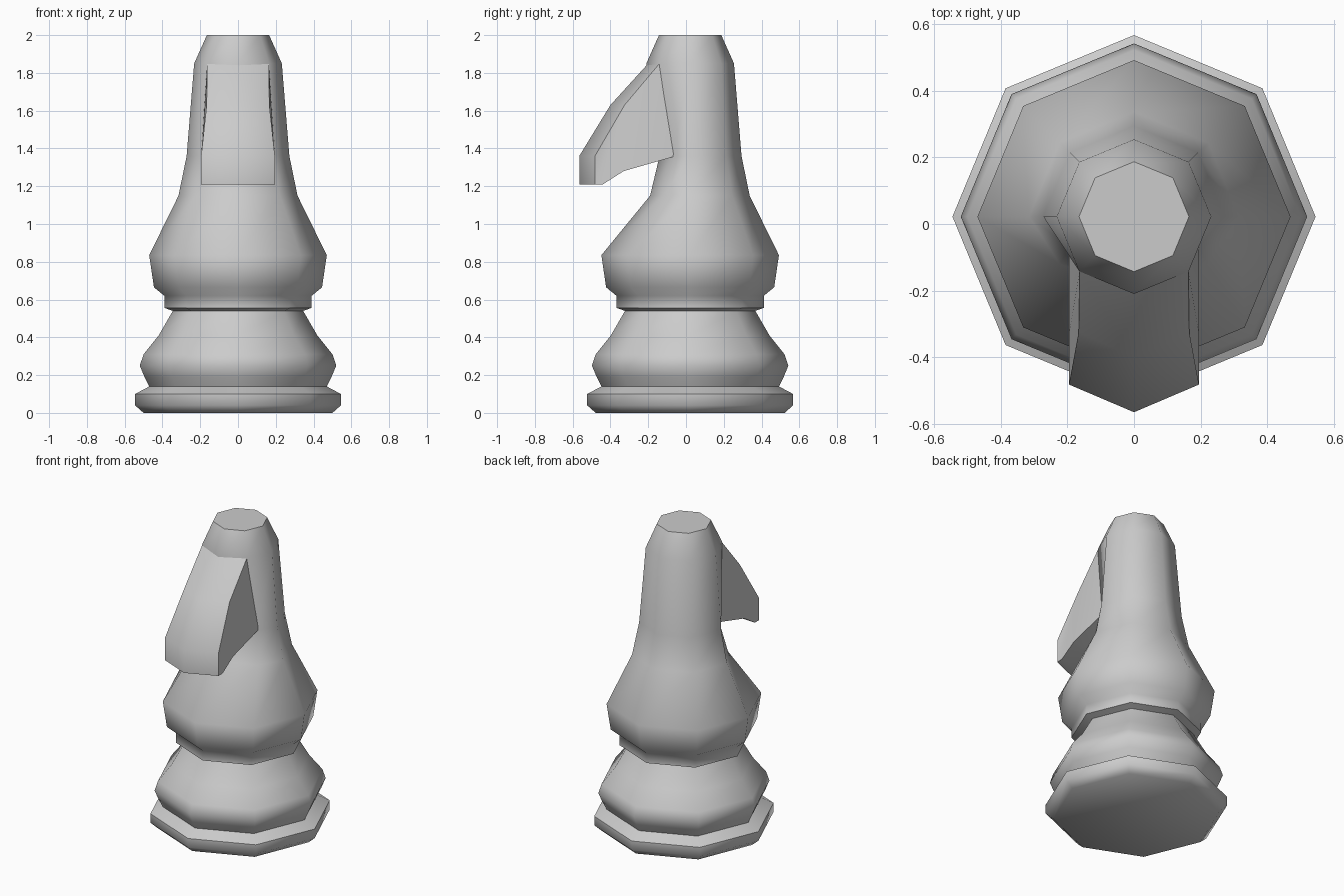
import bpy, bmesh, math

if "Cube" in bpy.data.objects:
    bpy.data.objects.remove(bpy.data.objects["Cube"])

CY = 0.022      # body axis sits slightly behind centre
SIDES = 8


def finish(name, bm):
    bmesh.ops.recalc_face_normals(bm, faces=bm.faces)
    me = bpy.data.meshes.new(name)
    bm.to_mesh(me)
    bm.free()
    ob = bpy.data.objects.new(name, me)
    bpy.context.collection.objects.link(ob)
    bpy.ops.object.select_all(action='DESELECT')
    ob.select_set(True)
    bpy.context.view_layer.objects.active = ob
    bpy.ops.object.shade_smooth_by_angle(angle=math.radians(55))
    return ob


# Turned octagonal body: (radius, height)
profile = [(0.50, 0), (0.545, 0.04), (0.545, 0.10), (0.47, 0.14), (0.495, 0.19),
           (0.52, 0.25), (0.50, 0.31), (0.42, 0.41), (0.345, 0.54),
           (0.39, 0.556), (0.39, 0.62), (0.445, 0.665), (0.47, 0.835),
           (0.315, 1.15), (0.272, 1.36), (0.232, 1.85), (0.165, 2.0)]
# Throat: pulled-in front, height -> (centre y, diagonal y)
throat = {1.15: (-0.19, -0.12), 1.36: (-0.14, -0.07)}

bm = bmesh.new()
rings = []
for r, z in profile:
    ring = []
    for i in range(SIDES):
        a = 2 * math.pi * i / SIDES
        x, y = r * math.cos(a), CY + r * math.sin(a)
        if z in throat:
            if i == 6:
                y = throat[z][0]
            elif i in (5, 7):
                y = throat[z][1]
        ring.append(bm.verts.new((x, y, z)))
    rings.append(ring)
for lo, hi in zip(rings, rings[1:]):
    for i in range(SIDES):
        j = (i + 1) % SIDES
        bm.faces.new((lo[i], lo[j], hi[j], hi[i]))
bm.faces.new(rings[0][::-1])
bm.faces.new(rings[-1])
finish("turned_body", bm)

# Muzzle: closed side outline, each row (centre y, side y, z, half width)
rows = [(-0.20, -0.14, 1.85, 0.163), (-0.40, -0.325, 1.63, 0.166),
        (-0.565, -0.482, 1.36, 0.195), (-0.565, -0.482, 1.21, 0.195),
        (-0.48, -0.44, 1.21, 0.195), (-0.33, -0.33, 1.28, 0.195),
        (-0.07, -0.07, 1.355, 0.195), (0.0, 0.0, 1.40, 0.18),
        (0.0, 0.0, 1.82, 0.163)]
bm = bmesh.new()
strips = [[bm.verts.new((-w, ys, z)), bm.verts.new((0, yc, z)), bm.verts.new((w, ys, z))]
          for yc, ys, z, w in rows]
for k, a in enumerate(strips):
    b = strips[(k + 1) % len(strips)]
    for c in (0, 1):
        bm.faces.new((a[c], a[c + 1], b[c + 1], b[c]))
cheeks = [bm.faces.new([s[c] for s in strips]) for c in (0, 2)]
bmesh.ops.triangulate(bm, faces=cheeks)
finish("muzzle", bm)
